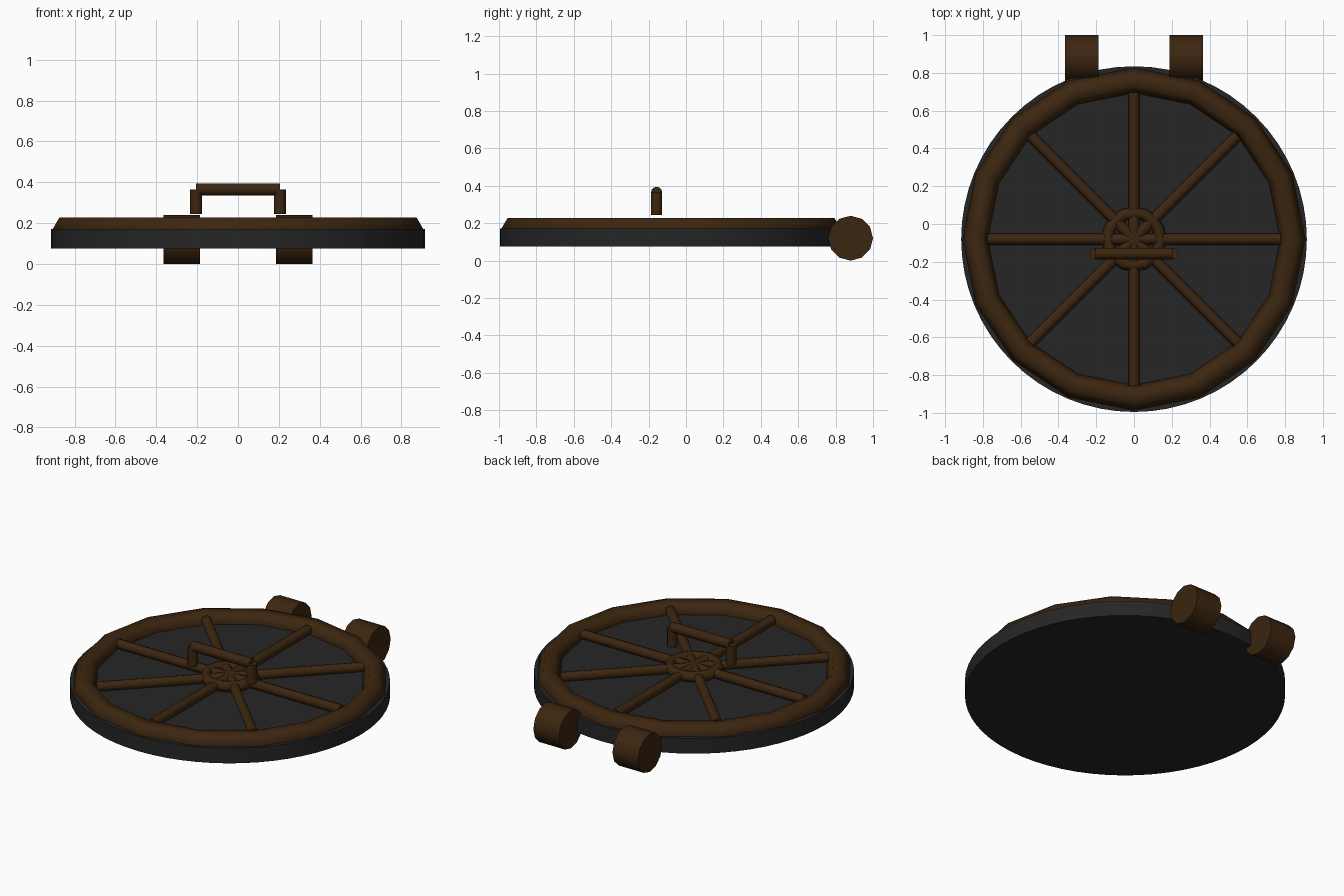
import bpy, math
from mathutils import Vector

if "Cube" in bpy.data.objects:
    bpy.data.objects.remove(bpy.data.objects["Cube"])

CY = -0.08  # centre of the lid in y


def material(name, rgb):
    m = bpy.data.materials.new(name)
    m.diffuse_color = (*rgb, 1)
    m.use_nodes = True
    m.node_tree.nodes["Principled BSDF"].inputs["Base Color"].default_value = m.diffuse_color
    return m


BROWN = material("dark_brown", (0.045, 0.019, 0.005))
BLACK = material("charcoal", (0.019, 0.019, 0.019))


def finish(name, mat):
    o = bpy.context.object
    o.name = name
    o.data.materials.append(mat)
    bpy.ops.object.shade_smooth_by_angle(angle=math.radians(65))
    return o


def rod(name, a, b, r, sides, mat):
    a, b = Vector(a), Vector(b)
    d = b - a
    bpy.ops.mesh.primitive_cylinder_add(vertices=sides, radius=r, depth=d.length,
                                        location=(a + b) / 2,
                                        rotation=d.to_track_quat('Z', 'Y').to_euler())
    return finish(name, mat)


def ring(name, major, minor, z, seg, sides):
    bpy.ops.mesh.primitive_torus_add(major_segments=seg, minor_segments=sides,
                                     major_radius=major, minor_radius=minor,
                                     location=(0, CY, z))
    return finish(name, BROWN)


# Lid disc
rod("lid_disc", (0, CY, 0.077), (0, CY, 0.172), 0.915, 64, BLACK)

# Rim and hub rings
ring("rim_ring", 0.84, 0.067, 0.171, 16, 6)
ring("hub_ring", 0.14, 0.032, 0.2, 16, 6)

# Spokes
for i in range(8):
    t = i * math.pi / 4
    rod(f"spoke_{i + 1}", (0, CY, 0.197),
        (0.775 * math.cos(t), CY + 0.775 * math.sin(t), 0.197), 0.03, 8, BROWN)

# Handle
rod("handle_bar", (-0.205, -0.157, 0.365), (0.205, -0.157, 0.365), 0.03, 12, BROWN)
for s, side in ((-1, "left"), (1, "right")):
    rod(f"handle_post_{side}", (s * 0.205, -0.157, 0.245), (s * 0.205, -0.157, 0.365),
        0.03, 12, BROWN)
    # Hinge barrels at the back
    rod(f"hinge_{side}", (s * 0.187, 0.88, 0.12), (s * 0.365, 0.88, 0.12), 0.12, 12, BROWN)
